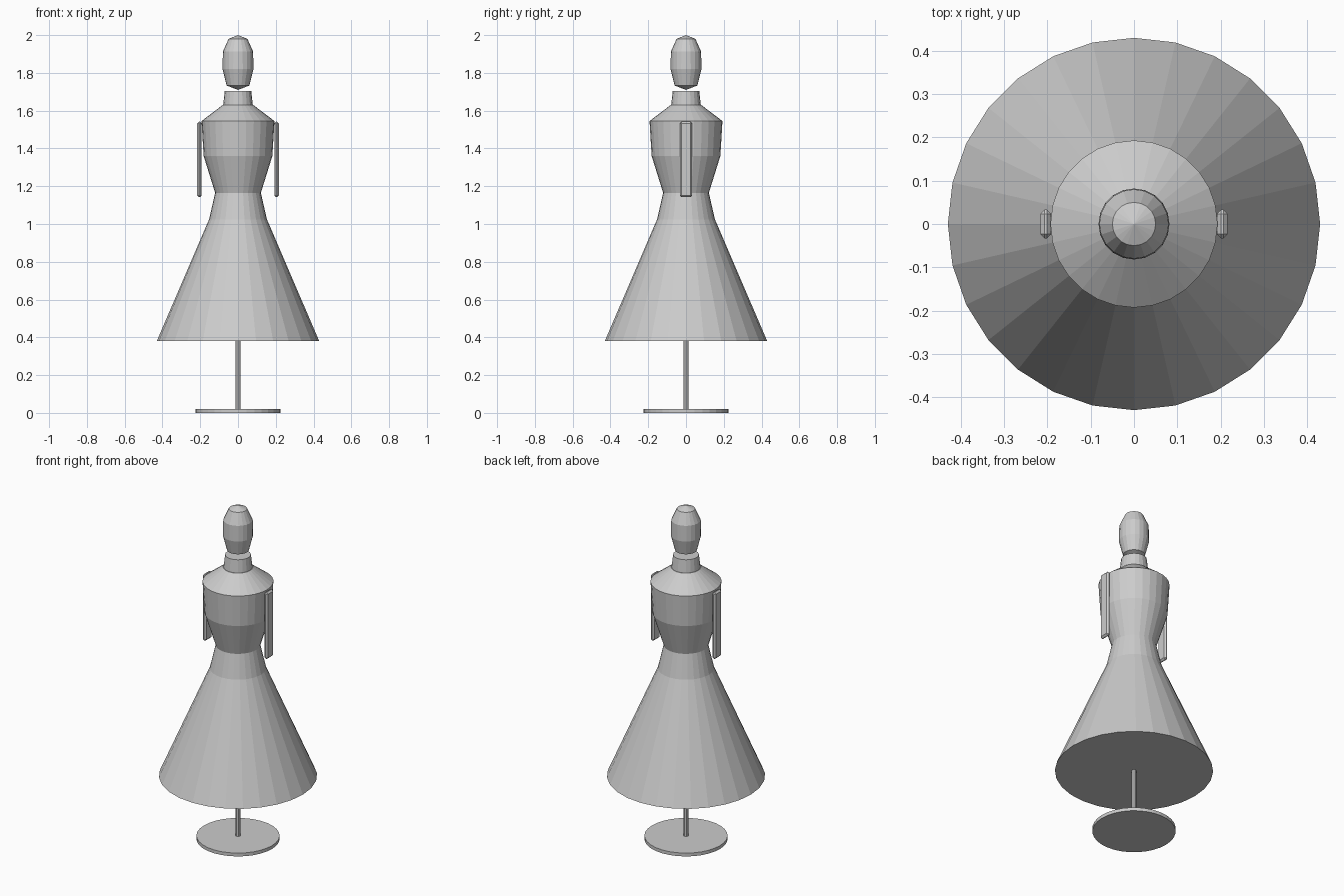
import bpy, bmesh, math

if "Cube" in bpy.data.objects:
    bpy.data.objects.remove(bpy.data.objects["Cube"])

grey = bpy.data.materials.new("plain_grey")
grey.diffuse_color = (0.6, 0.6, 0.6, 1)
grey.use_nodes = True
grey.node_tree.nodes["Principled BSDF"].inputs["Base Color"].default_value = grey.diffuse_color


def finish(name, bm):
    bmesh.ops.recalc_face_normals(bm, faces=bm.faces[:])
    mesh = bpy.data.meshes.new(name)
    bm.to_mesh(mesh)
    bm.free()
    mesh.materials.append(grey)
    obj = bpy.data.objects.new(name, mesh)
    bpy.context.collection.objects.link(obj)
    return obj


def lathe(name, profile, sides):
    """Turn (radius, z) rings about z; zero radius makes a tip, open ends get caps."""
    bm = bmesh.new()
    rings = []
    for r, z in profile:
        n = sides if r > 0 else 1
        rings.append([bm.verts.new((r * math.cos(2 * math.pi * i / sides),
                                    r * math.sin(2 * math.pi * i / sides), z))
                      for i in range(n)])
    for a, b in zip(rings, rings[1:]):
        for i in range(sides):
            j = (i + 1) % sides
            quad = [a[i % len(a)], a[j % len(a)], b[j % len(b)], b[i % len(b)]]
            bm.faces.new(list(dict.fromkeys(quad)))
    for ring in (rings[0], rings[-1]):
        if len(ring) > 1:
            bm.faces.new(ring)
    return finish(name, bm)


# Stand
lathe("stand_base", [(0.226, 0), (0.226, 0.02)], 32)
lathe("stand_pole", [(0.014, 0.015), (0.014, 0.5)], 8)

# Dress and body
lathe("skirt", [(0.43, 0.38), (0.153, 1.025), (0.121, 1.165)], 28)
lathe("torso", [(0.121, 1.165), (0.182, 1.36), (0.193, 1.545), (0.081, 1.63)], 28)
lathe("neck", [(0.079, 1.625), (0.07, 1.705)], 20)
lathe("head", [(0, 1.71), (0.06, 1.733), (0.082, 1.82), (0.08, 1.913),
               (0.05, 1.98), (0, 2.0)], 20)

# Thin chamfered arms hanging at each side
for side, label in ((-1, "left"), (1, "right")):
    bm = bmesh.new()
    bmesh.ops.create_cube(bm, size=1)
    for v in bm.verts:
        v.co = (side * 0.204 + v.co.x * 0.024, v.co.y * 0.066, 1.342 + v.co.z * 0.4)
    bmesh.ops.bevel(bm, geom=bm.edges[:], offset=0.0095, segments=1,
                    affect='EDGES', clamp_overlap=True)
    finish(label + "_arm", bm)
